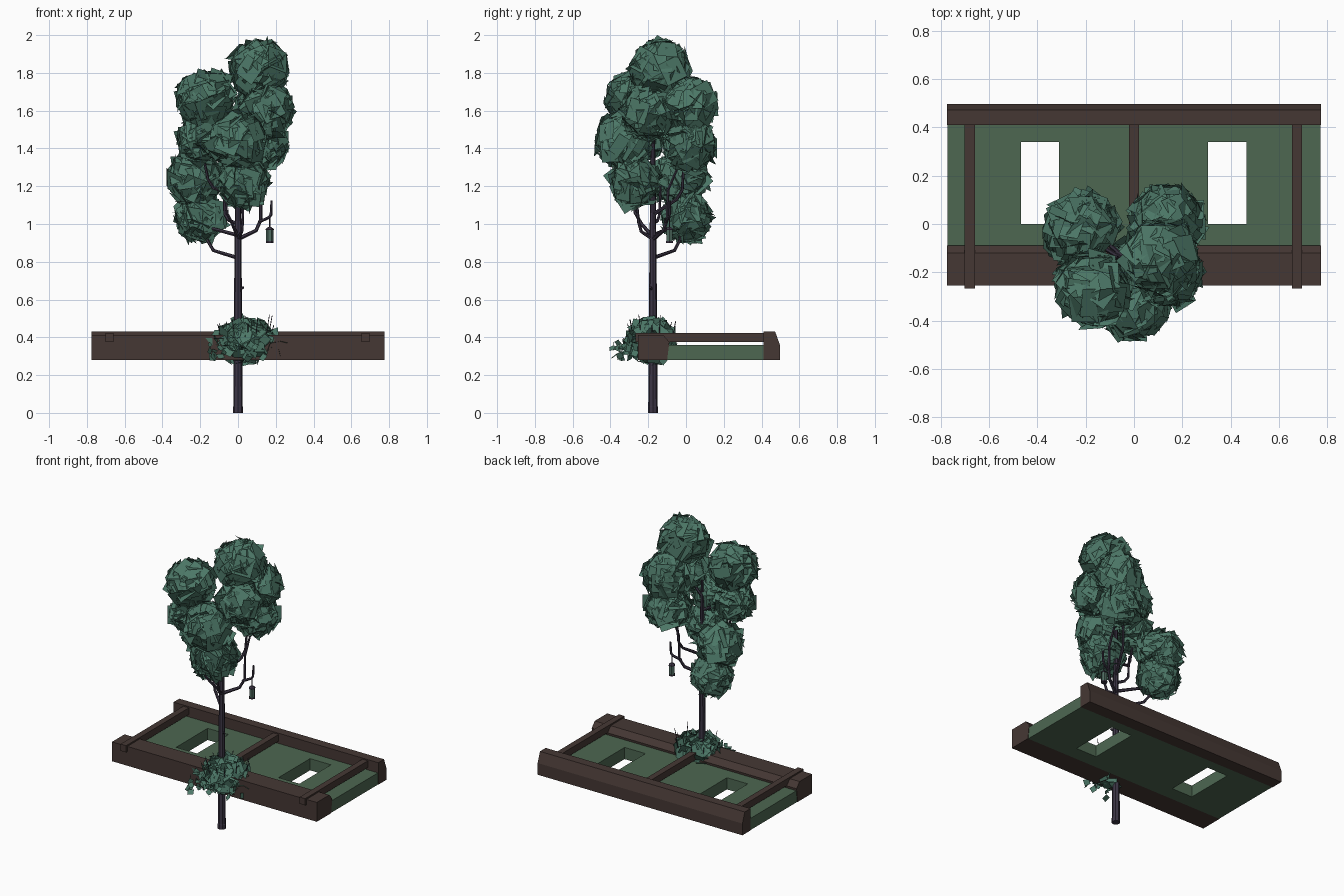
import bpy, bmesh, math, random
from mathutils import Vector, Matrix

if "Cube" in bpy.data.objects:
    bpy.data.objects.remove(bpy.data.objects["Cube"])

random.seed(11)


def material(name, rgb):
    m = bpy.data.materials.new(name)
    m.diffuse_color = (*rgb, 1)
    m.use_nodes = True
    m.node_tree.nodes["Principled BSDF"].inputs["Base Color"].default_value = m.diffuse_color
    return m


WOOD = material("dark_wood", (0.060, 0.039, 0.034))
GREEN = material("green_panel", (0.075, 0.135, 0.083))
BARK = material("bark", (0.045, 0.036, 0.060))
LEAF = material("leaf", (0.072, 0.185, 0.135))
GLASS = material("lantern_glass", (0.08, 0.15, 0.12))


def add(name, mesh, mat):
    ob = bpy.data.objects.new(name, mesh)
    bpy.context.collection.objects.link(ob)
    mesh.materials.append(mat)
    return ob


def from_bm(name, bm, mat, recalc=True):
    if recalc:
        bmesh.ops.recalc_face_normals(bm, faces=bm.faces)
    me = bpy.data.meshes.new(name)
    bm.to_mesh(me)
    bm.free()
    return add(name, me, mat)


def extrude_faces(bm, vec):
    r = bmesh.ops.extrude_face_region(bm, geom=bm.faces[:])
    bmesh.ops.translate(bm, vec=vec, verts=[v for v in r["geom"] if isinstance(v, bmesh.types.BMVert)])


def beam(name, profile, x0, x1):
    """Extrude a (y, z) profile along x."""
    bm = bmesh.new()
    bm.faces.new([bm.verts.new((x0, y, z)) for y, z in profile])
    extrude_faces(bm, (x1 - x0, 0, 0))
    return from_bm(name, bm, WOOD)


def rect(y0, y1, z0, z1):
    return [(y0, z0), (y1, z0), (y1, z1), (y0, z1)]


def tube(name, pts, radii, sides_res=1, mat=BARK):
    """Tapered branch along a polyline, stored as a mesh."""
    cu = bpy.data.curves.new(name, "CURVE")
    cu.dimensions = "3D"
    cu.bevel_depth = 1
    cu.bevel_resolution = sides_res
    cu.use_fill_caps = True
    sp = cu.splines.new("POLY")
    sp.points.add(len(pts) - 1)
    for p, co, r in zip(sp.points, pts, radii):
        p.co = (*co, 1)
        p.radius = r
    tmp = bpy.data.objects.new(name, cu)
    me = bpy.data.meshes.new_from_object(tmp)
    bpy.data.objects.remove(tmp)
    me.materials.clear()
    for poly in me.polygons:
        poly.use_smooth = False
    return add(name, me, mat)


def card(bm, pos, normal, size):
    """One square leaf card with random spin."""
    rot = normal.to_track_quat("Z", "Y").to_matrix() @ Matrix.Rotation(random.uniform(0, 6.28), 3, "Z")
    vs = []
    for a, b in ((-1, -1), (1, -1), (1, 1), (-1, 1)):
        p = pos + rot @ Vector((a * size / 2, b * size / 2, 0))
        p.z = min(p.z, 2.0)
        vs.append(bm.verts.new(p))
    bm.faces.new(vs)


def jitter(s):
    return Vector([random.gauss(0, s) for _ in range(3)])


def leaf_ball(name, centre, scale, count, size, tilt):
    """Leaf cards spread over an ellipsoid."""
    bm = bmesh.new()
    for i in range(count):
        h = 1 - 2 * (i + 0.5) / count
        a = i * 2.39996
        r = math.sqrt(1 - h * h)
        n = Vector((r * math.cos(a), r * math.sin(a), h))
        p = Vector(centre) + Vector([n[k] * scale[k] for k in range(3)]) * random.uniform(0.88, 1.03)
        card(bm, p, (n + jitter(tilt)).normalized(), size * random.uniform(0.85, 1.1))
    return from_bm(name, bm, LEAF, False)


# balcony frame
beam("front_beam", [(-0.255, 0.28), (-0.10, 0.28), (-0.088, 0.375), (-0.12, 0.412), (-0.255, 0.412)], -0.775, 0.775)
beam("back_beam", [(0.41, 0.28), (0.497, 0.28), (0.497, 0.36), (0.472, 0.43), (0.41, 0.43)], -0.775, 0.775)
for n, x, y0 in (("left", -0.68, -0.268), ("centre", 0, -0.10), ("right", 0.675, -0.268)):
    beam(n + "_cross_beam", rect(y0, 0.415, 0.376, 0.422), x - 0.021, x + 0.021)

# green panel with two rectangular openings
xs, ys = [-0.772, -0.468, -0.31, 0.307, 0.465, 0.772], [-0.10, 0, 0.34, 0.412]
bm = bmesh.new()
grid = [[bm.verts.new((x, y, 0.28)) for y in ys] for x in xs]
for i in range(5):
    for j in range(3):
        if j == 1 and i in (1, 3):
            continue
        bm.faces.new((grid[i][j], grid[i + 1][j], grid[i + 1][j + 1], grid[i][j + 1]))
extrude_faces(bm, (0, 0, 0.08))
from_bm("green_panel", bm, GREEN)

# trunk
TY = -0.175
tube("trunk", [(0, TY, z) for z in (0, 0.03, 0.035, 0.5, 0.8, 1.1, 1.4, 1.56)],
     [0.027, 0.027, 0.025, 0.022, 0.019, 0.016, 0.012, 0.008], 2)

# foliage clusters: centre and overall radius
clusters = [
    ((0.11, -0.14, 1.82), 0.175), ((-0.165, -0.27, 1.66), 0.17),
    ((0.14, 0.02, 1.63), 0.16), ((0.0, -0.325, 1.44), 0.17),
    ((-0.20, -0.24, 1.45), 0.125), ((-0.235, -0.03, 1.24), 0.155),
    ((-0.20, 0.0, 1.035), 0.14), ((0.03, -0.27, 1.22), 0.14),
    ((0.145, -0.2, 1.59), 0.155), ((0.125, 0.02, 1.42), 0.15),
]
for i, (c, r) in enumerate(clusters):
    leaf_ball(f"foliage_{i + 1}", c, (r * 0.84,) * 3, 56, 0.115, 0.14)
    leaf_ball(f"foliage_spikes_{i + 1}", c, (r * 0.72,) * 3, 20, 0.11, 1.0)
    # supporting branch with an elbow
    if i in (0, 2, 8, 9):
        continue
    z0 = max(0.82, c[2] - 0.3)
    out = Vector((c[0], c[1] - TY, 0))
    elbow = Vector((0, TY, z0 + 0.04)) + out * 0.65
    tube(f"branch_{i + 1}", [(0, TY, z0), elbow, elbow + out * 0.15 + Vector((0, 0, 0.05)), c],
         [0.011, 0.009, 0.008, 0.005])

# bare lower branches
tube("right_branch", [(0, TY, 0.92), (0.095, -0.12, 0.965), (0.12, -0.10, 1.02), (0.12, -0.095, 1.18), (0.125, 0, 1.4)],
     [0.012, 0.010, 0.009, 0.008, 0.005])
tube("lantern_branch", [(0.11, -0.11, 1.01), (0.165, -0.09, 1.035), (0.175, -0.088, 1.05), (0.178, -0.086, 1.125)],
     [0.009, 0.008, 0.008, 0.006])
tube("front_branch", [(0, TY, 0.93), (-0.03, -0.235, 1.0), (-0.06, -0.27, 1.06), (-0.07, -0.275, 1.2)],
     [0.011, 0.009, 0.008, 0.006])
tube("left_branch", [(0, TY, 1.0), (-0.05, -0.15, 1.02), (-0.07, -0.14, 1.05), (-0.075, -0.135, 1.2)],
     [0.010, 0.009, 0.008, 0.006])
tube("back_branch", [(0, TY, 1.05), (0.06, -0.05, 1.13), (0.07, -0.02, 1.18), (0.08, -0.01, 1.35), (0.125, 0, 1.56)],
     [0.011, 0.009, 0.008, 0.007, 0.004])
tube("top_branch", [(0, TY, 1.45), (0.07, -0.155, 1.55), (0.11, -0.14, 1.8)], [0.010, 0.008, 0.005])
tube("trunk_stub", [(0, TY, 0.65), (0.03, -0.19, 0.665)], [0.009, 0.006])

# hanging lantern
LX, LY = 0.168, -0.088
tube("lantern_cord", [(LX, LY, 0.98), (LX, LY, 1.04)], [0.003, 0.003], 0)
tube("lantern_glass", [(LX, LY, 0.908), (LX, LY, 0.968)], [0.019, 0.019], 1, GLASS)
tube("lantern_base", [(LX, LY, 0.90), (LX, LY, 0.909)], [0.021, 0.021])
tube("lantern_cap", [(LX, LY, 0.967), (LX, LY, 0.972), (LX, LY, 0.985)], [0.022, 0.022, 0.008])

# ivy bush wrapped round the trunk and front beam
leaf_ball("ivy_outer", (0.04, -0.19, 0.38), (0.16, 0.13, 0.11), 105, 0.068, 0.5)
leaf_ball("ivy_inner", (0.035, -0.19, 0.40), (0.12, 0.10, 0.09), 50, 0.065, 0.9)
bm = bmesh.new()
for _ in range(60):
    a = random.uniform(math.pi * 0.9, math.pi * 2.05)
    r = random.uniform(0.12, 0.23)
    card(bm, Vector((0.02 + r * math.cos(a), -0.19 + 0.95 * r * math.sin(a), random.uniform(0.29, 0.40))),
         jitter(1).normalized(), random.uniform(0.022, 0.045))
from_bm("ivy_stray_leaves", bm, LEAF, False)
for i in range(12):
    a = i * 2.4
    p = Vector((0.04 + 0.12 * math.cos(a), -0.18 + 0.10 * math.sin(a), 0.36))
    q = p + Vector((0.03 * math.cos(a), 0.03 * math.sin(a), random.uniform(0.10, 0.17)))
    tube(f"ivy_twig_{i + 1}", [p, q], [0.003, 0.002], 0)
